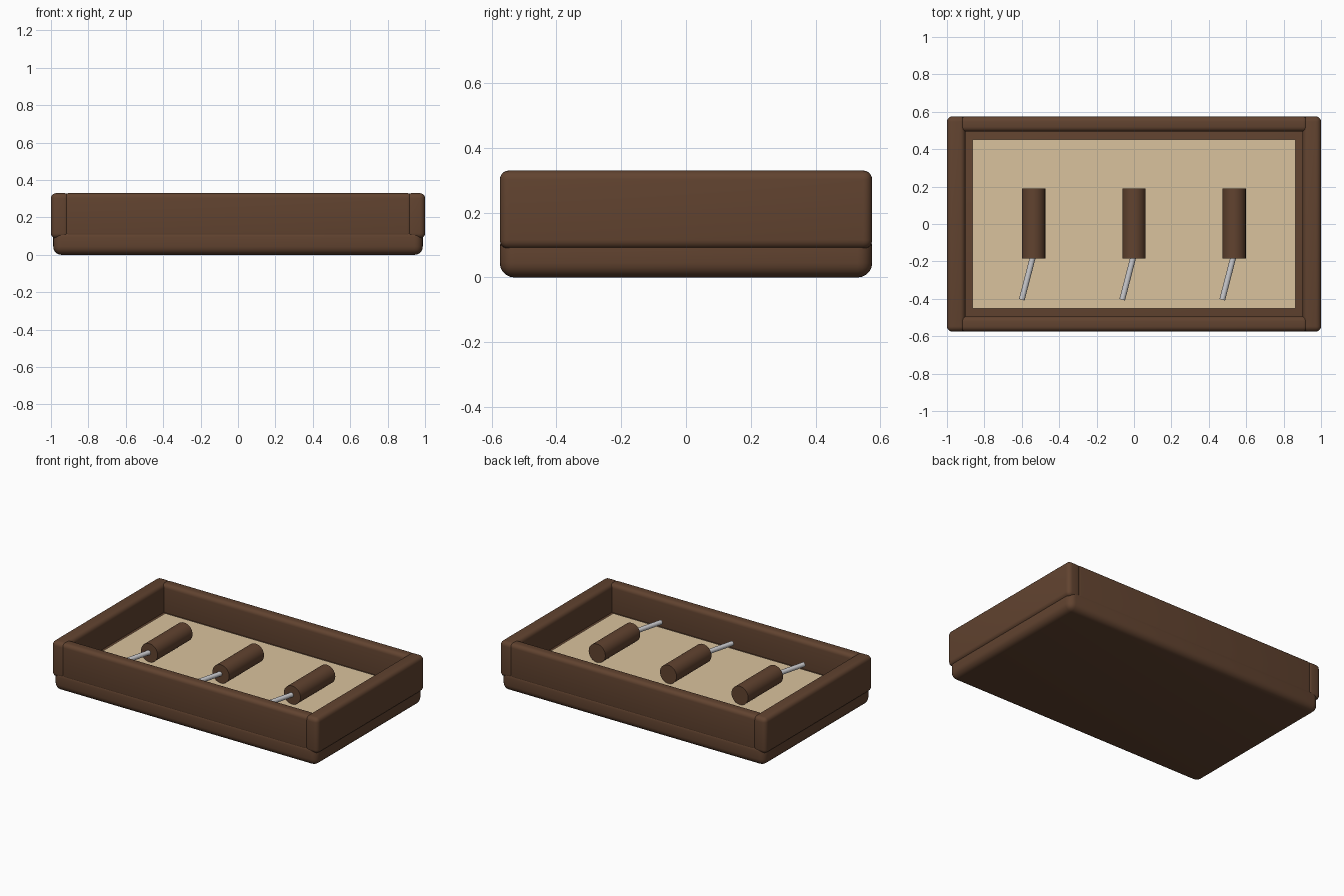
import bpy, math
from mathutils import Vector

if "Cube" in bpy.data.objects:
    bpy.data.objects.remove(bpy.data.objects["Cube"])


def material(name, rgb):
    m = bpy.data.materials.new(name)
    m.diffuse_color = (*rgb, 1)
    m.use_nodes = True
    m.node_tree.nodes["Principled BSDF"].inputs["Base Color"].default_value = m.diffuse_color
    return m


wood = material("dark wood", (0.12, 0.056, 0.029))
felt = material("tan lining", (0.70, 0.54, 0.34))
steel = material("steel", (0.58, 0.58, 0.60))


def finish(ob, name, mat):
    ob.name = name
    ob.data.materials.append(mat)
    bpy.ops.object.shade_smooth_by_angle(angle=math.radians(35))


def box(name, lo, hi, mat, bevel=0.0):
    lo, hi = Vector(lo), Vector(hi)
    bpy.ops.mesh.primitive_cube_add(size=1, location=(lo + hi) / 2)
    ob = bpy.context.object
    ob.scale = hi - lo
    bpy.ops.object.transform_apply(location=False, rotation=False, scale=True)
    if bevel:
        b = ob.modifiers.new("rounding", 'BEVEL')
        b.width = bevel
        b.segments = 5
        bpy.ops.object.modifier_apply(modifier=b.name)
    finish(ob, name, mat)


def rod(name, a, b, radius, mat, sides):
    a, b = Vector(a), Vector(b)
    bpy.ops.mesh.primitive_cylinder_add(vertices=sides, radius=radius,
                                        depth=(b - a).length, location=(a + b) / 2)
    ob = bpy.context.object
    ob.rotation_euler = (b - a).to_track_quat('Z', 'Y').to_euler()
    finish(ob, name, mat)


# tray base and lining
box("tray_base", (-0.988, -0.575, 0), (0.988, 0.575, 0.14), wood, 0.045)
box("lining", (-0.863, -0.452, 0.13), (0.863, 0.452, 0.16), felt)

# tray walls
for s, side, end in ((-1, "left", "front"), (1, "right", "back")):
    x0, x1 = sorted((s * 0.902, s * 1.0))
    box(side + "_wall", (x0, -0.575, 0.088), (x1, 0.575, 0.33), wood, 0.028)
    y0, y1 = sorted((s * 0.494, s * 0.574))
    box(end + "_wall", (-0.93, y0, 0.09), (0.93, y1, 0.33), wood, 0.026)

# three tools: wooden handle with slanted steel shaft
for i, x in enumerate((-0.537, 0.0, 0.535)):
    z = 0.222
    rod(f"tool_handle_{i + 1}", (x, -0.184, z), (x, 0.19, z), 0.0625, wood, 32)
    rod(f"tool_shaft_{i + 1}", (x + 0.003, -0.15, z), (x - 0.063, -0.405, z), 0.0155, steel, 20)
